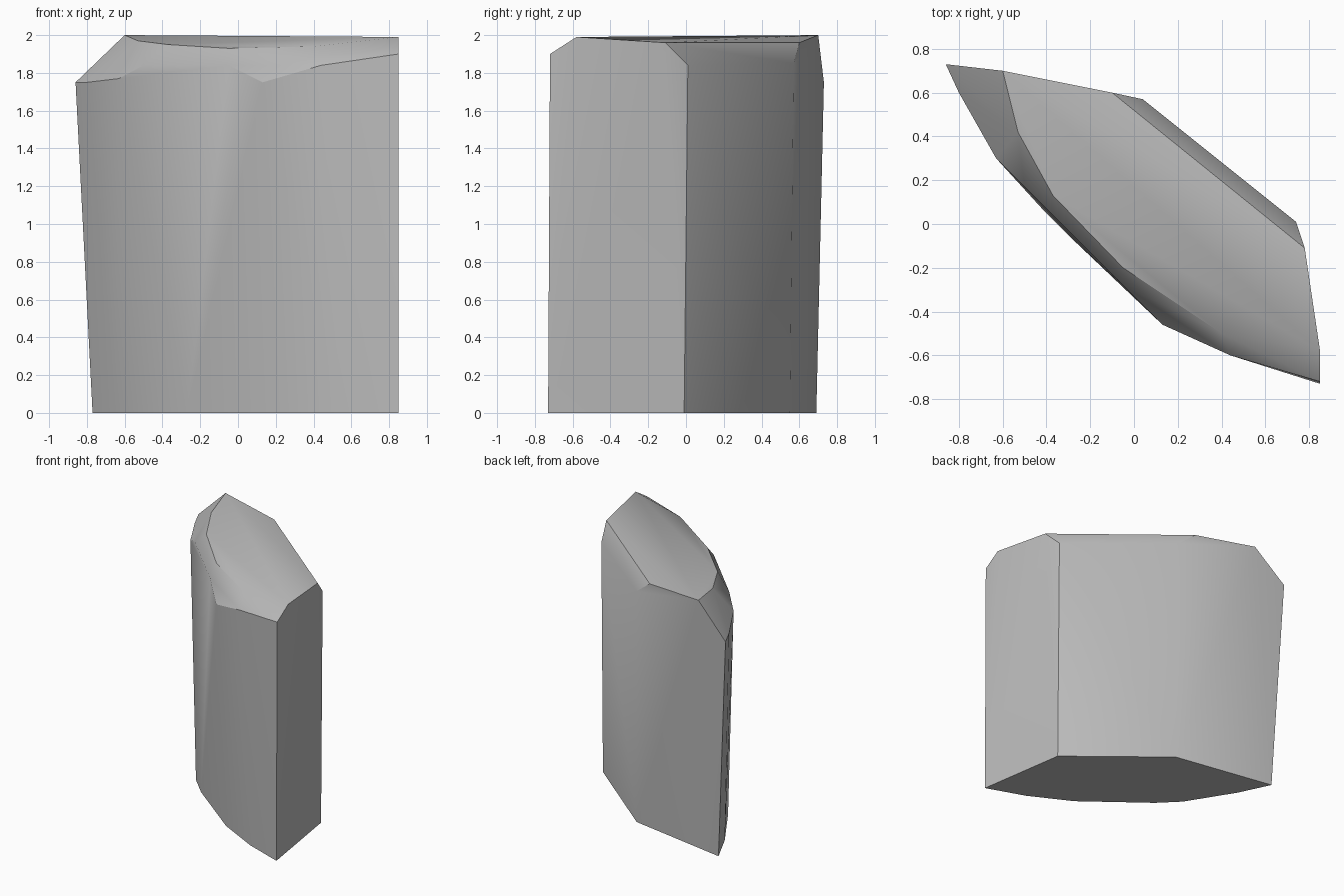
import bpy
import bmesh
import math

old = bpy.data.objects.get("Cube")
if old:
    bpy.data.objects.remove(old, do_unlink=True)


def make_material(name, colour):
    mat = bpy.data.materials.new(name)
    mat.use_nodes = True
    mat.diffuse_color = colour
    mat.node_tree.nodes["Principled BSDF"].inputs["Base Color"].default_value = colour
    return mat


def hull_object(name, points, material):
    """Wrap the corner points in a convex stone and merge its coplanar facets."""
    bm = bmesh.new()
    for point in points:
        bm.verts.new(point)
    result = bmesh.ops.convex_hull(bm, input=bm.verts[:])
    loose = [v for v in bm.verts if not v.link_faces]
    bmesh.ops.delete(bm, geom=loose, context="VERTS")
    bmesh.ops.dissolve_limit(bm, angle_limit=math.radians(0.5),
                             verts=bm.verts[:], edges=bm.edges[:])
    bmesh.ops.recalc_face_normals(bm, faces=bm.faces[:])
    mesh = bpy.data.meshes.new(name)
    bm.to_mesh(mesh)
    bm.free()
    mesh.materials.append(material)
    obj = bpy.data.objects.new(name, mesh)
    bpy.context.collection.objects.link(obj)
    return obj


# Footprint: curved front, then the two flat back faces
base = [(x, y, 0) for x, y in (
    (-.77, .69), (-.65, .44), (-.42, .07), (-.27, -.08), (.21, -.45),
    (.54, -.62), (.85, -.73), (.74, -.01), (.05, .55))]

# Shoulder where the walls end and the bevel starts
shoulder = [
    (-.86, .73, 1.75), (-.80, .60, 1.75), (-.63, .30, 1.77), (-.50, .17, 1.84),
    (-.05, -.28, 1.84), (.13, -.46, 1.75), (.44, -.60, 1.84), (.85, -.72, 1.90),
    (.74, .01, 1.84), (.04, .57, 1.85)]

# Rim of the gently sloping top
rim = [
    (-.60, .70, 2), (-.53, .42, 1.97), (-.37, .13, 1.95), (-.05, -.20, 1.93),
    (.40, -.50, 1.94), (.85, -.58, 1.99), (.78, -.11, 1.96), (-.10, .60, 1.96)]

stone = make_material("stone grey", (.5, .5, .5, 1))
pillar = hull_object("rock_pillar", base + shoulder + rim, stone)

# Soft facets with crisp main edges
bpy.ops.object.select_all(action="DESELECT")
pillar.select_set(True)
bpy.context.view_layer.objects.active = pillar
bpy.ops.object.shade_smooth_by_angle(angle=math.radians(30))
